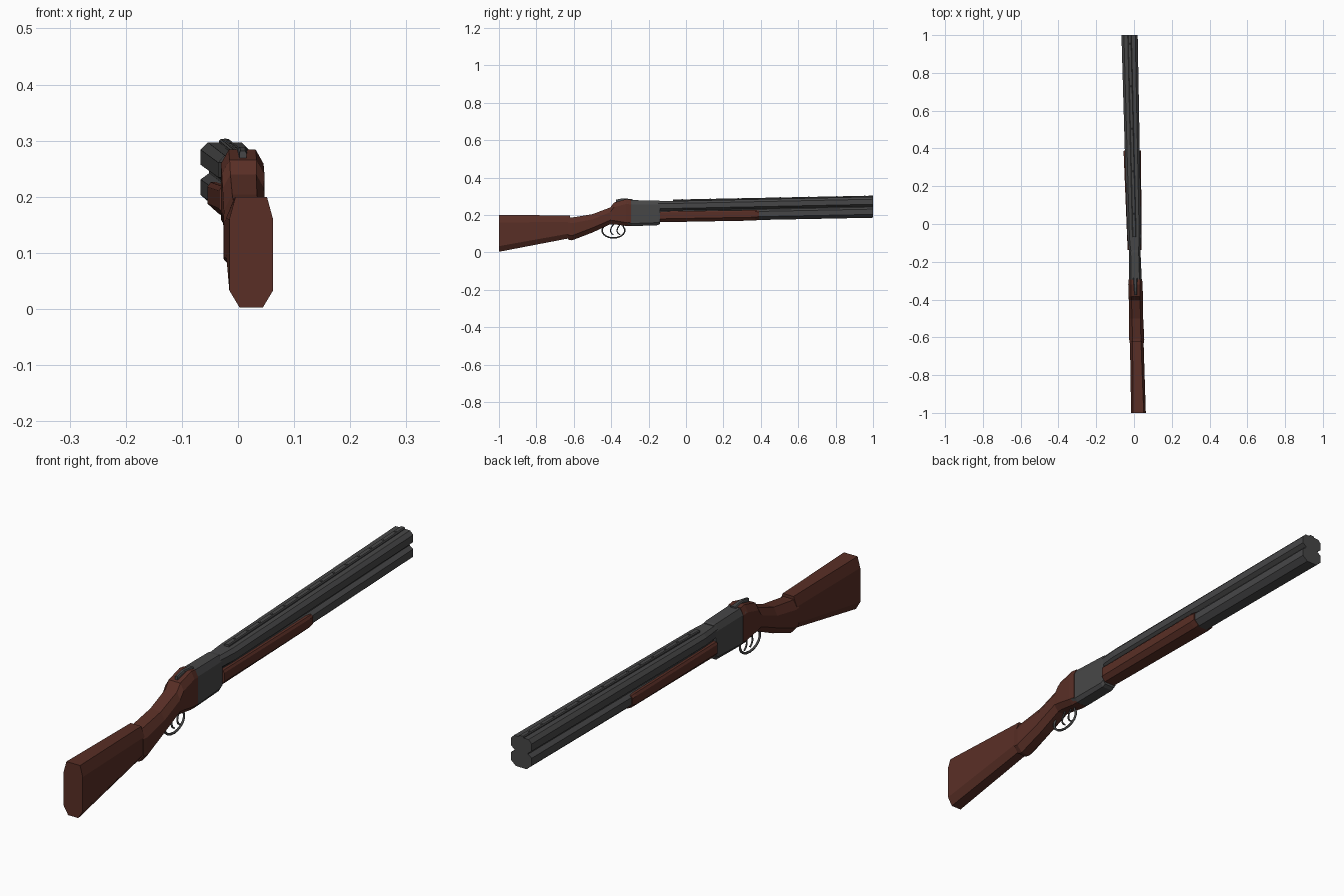
import bpy, bmesh, math
from mathutils import Vector


def material(name, rgb):
    m = bpy.data.materials.new(name)
    m.diffuse_color = (*rgb, 1)
    return m


WOOD = material("walnut_wood", (0.100, 0.028, 0.019))
METAL = material("gun_metal", (0.062, 0.062, 0.063))


def axis_x(y):
    # the whole weapon is turned slightly about z
    return -0.0235 * y


def loft(name, rings, mat):
    """Bridge a list of (y, [(x, z), ...]) rings and cap both ends."""
    bm = bmesh.new()
    loops = [[bm.verts.new((axis_x(y) + x, y, z)) for x, z in pts] for y, pts in rings]
    n = len(loops[0])
    for a, b in zip(loops, loops[1:]):
        for i in range(n):
            j = (i + 1) % n
            bm.faces.new((a[i], a[j], b[j], b[i]))
    bm.faces.new(loops[0])
    bm.faces.new(loops[-1])
    bmesh.ops.recalc_face_normals(bm, faces=bm.faces)
    me = bpy.data.meshes.new(name)
    bm.to_mesh(me)
    bm.free()
    ob = bpy.data.objects.new(name, me)
    me.materials.append(mat)
    bpy.context.collection.objects.link(ob)
    return ob


def mirrored(half):
    return half + [(-x, z) for x, z in reversed(half)]


def octagon(zb, zt, w, wt, wb, ct, cb):
    """Chamfered section: bottom, top, half widths (side, top, bottom), chamfer heights."""
    return mirrored([(wb, zb), (w, zb + cb), (w, zt - ct), (wt, zt)])


def octagon_loft(name, rows, mat):
    return loft(name, [(r[0], octagon(*r[1:])) for r in rows], mat)


def wire(name, pts, radius, mat):
    """Thin bent rod in the centre plane."""
    cu = bpy.data.curves.new(name, 'CURVE')
    cu.dimensions = '3D'
    cu.bevel_depth = radius
    cu.bevel_resolution = 1
    cu.use_fill_caps = True
    sp = cu.splines.new('POLY')
    sp.points.add(len(pts) - 1)
    for p, (y, z) in zip(sp.points, pts):
        p.co = (axis_x(y), y, z, 1)
    cu.materials.append(mat)
    ob = bpy.data.objects.new(name, cu)
    bpy.context.collection.objects.link(ob)


# Butt stock
octagon_loft("butt_stock", [
    (-1.00, 0.003, 0.200, 0.039, 0.028, 0.021, 0.040, 0.030),
    (-0.62, 0.076, 0.197, 0.036, 0.022, 0.018, 0.035, 0.025),
], WOOD)

# Grip and wrist rising to the receiver
octagon_loft("grip", [
    (-0.630, 0.068, 0.186, 0.038, 0.020, 0.018, 0.030, 0.025),
    (-0.610, 0.064, 0.186, 0.040, 0.022, 0.018, 0.030, 0.025),
    (-0.500, 0.106, 0.204, 0.037, 0.022, 0.018, 0.028, 0.025),
    (-0.405, 0.150, 0.240, 0.037, 0.023, 0.018, 0.025, 0.022),
    (-0.385, 0.150, 0.266, 0.038, 0.024, 0.020, 0.025, 0.020),
    (-0.320, 0.141, 0.284, 0.038, 0.024, 0.022, 0.025, 0.018),
    (-0.295, 0.140, 0.281, 0.036, 0.024, 0.022, 0.025, 0.018),
], WOOD)

# Receiver
octagon_loft("receiver", [
    (-0.312, 0.142, 0.281, 0.037, 0.024, 0.022, 0.022, 0.016),
    (-0.290, 0.140, 0.279, 0.034, 0.022, 0.022, 0.022, 0.014),
    (-0.150, 0.145, 0.277, 0.031, 0.021, 0.022, 0.022, 0.014),
    (-0.138, 0.152, 0.275, 0.030, 0.020, 0.020, 0.022, 0.014),
], METAL)

# Top lever and hinge pins
octagon_loft("top_lever", [
    (-0.375, 0.266, 0.282, 0.006, 0.004, 0.006, 0.004, 0.002),
    (-0.335, 0.276, 0.289, 0.008, 0.005, 0.008, 0.004, 0.002),
    (-0.285, 0.274, 0.284, 0.012, 0.008, 0.012, 0.004, 0.002),
], METAL)

# Stacked barrels, one waisted section
BARREL = [(0.022, 0.0), (0.043, 0.018), (0.043, 0.046), (0.028, 0.057),
          (0.028, 0.061), (0.043, 0.072), (0.043, 0.099), (0.030, 0.112)]


def barrel_ring(y, zb, width, height):
    return y, mirrored([(x * width / 0.043, zb + z * height / 0.112) for x, z in BARREL])


loft("barrels", [
    barrel_ring(-0.150, 0.163, 0.029, 0.110),
    barrel_ring(-0.070, 0.164, 0.037, 0.110),
    barrel_ring(1.000, 0.185, 0.043, 0.112),
], METAL)

# Sighting rib with small studs
octagon_loft("sighting_rib", [
    (-0.070, 0.268, 0.282, 0.010, 0.007, 0.010, 0.003, 0.002),
    (1.000, 0.291, 0.303, 0.010, 0.007, 0.010, 0.003, 0.002),
], METAL)
for i in range(14):
    y = -0.02 + i * 0.075
    z = 0.2825 + (y + 0.07) * 0.0196
    octagon_loft("rib_stud", [(y + d, z - 0.003, z + 0.001, 0.003, 0.002, 0.003, 0.001, 0.001)
                              for d in (-0.004, 0.004)], METAL)

# Fore-end wrapping the lower barrel
octagon_loft("fore_end", [
    (-0.138, 0.161, 0.219, 0.037, 0.032, 0.022, 0.008, 0.018),
    (0.370, 0.170, 0.226, 0.046, 0.040, 0.026, 0.008, 0.018),
    (0.390, 0.174, 0.224, 0.045, 0.038, 0.024, 0.008, 0.018),
], WOOD)

# Trigger guard bow and two curved triggers
bow = [(-0.388 + 0.061 * math.cos(a), 0.117 + 0.040 * math.sin(a))
       for a in (math.radians(150 + i * 20) for i in range(13))]
wire("trigger_guard", [(-0.425, 0.152)] + bow + [(-0.335, 0.150)], 0.0045, METAL)
for y in (-0.395, -0.360):
    wire("trigger", [(y + 0.008, 0.150), (y - 0.006, 0.130), (y - 0.009, 0.114),
                     (y - 0.003, 0.101), (y + 0.007, 0.094)], 0.0035, METAL)
